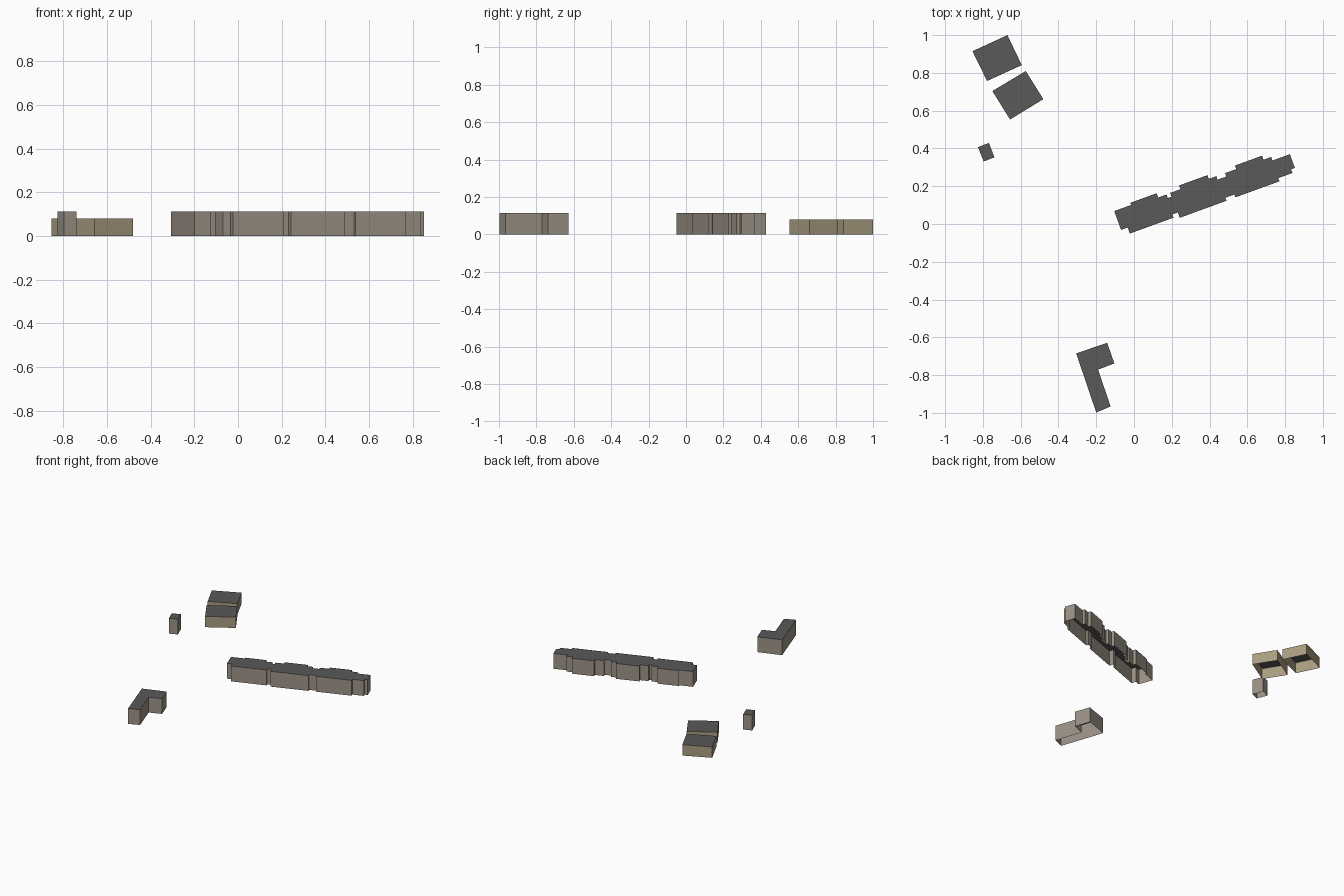
import bpy, bmesh
from math import cos, sin, radians

if "Cube" in bpy.data.objects:
    bpy.data.objects.remove(bpy.data.objects["Cube"])


def material(name, rgb):
    m = bpy.data.materials.new(name)
    m.diffuse_color = (*rgb, 1)
    m.use_nodes = True
    m.node_tree.nodes["Principled BSDF"].inputs["Base Color"].default_value = m.diffuse_color
    return m


ROOF = material("roof_grey", (0.10, 0.10, 0.10))
STONE = material("stone_wall", (0.33, 0.29, 0.24))
TAN = material("tan_wall", (0.40, 0.34, 0.22))


def building(name, outline, height, wall):
    """Flat-roofed block: outline extruded upwards, open underneath."""
    bm = bmesh.new()
    base = [bm.verts.new((x, y, 0)) for x, y in outline]
    top = [bm.verts.new((x, y, height)) for x, y in outline]
    n = len(outline)
    for i in range(n):
        j = (i + 1) % n
        bm.faces.new((base[i], base[j], top[j], top[i]))
    roof = bm.faces.new(top)
    roof.material_index = 1
    roof.normal_update()
    if roof.normal.z < 0:
        bmesh.ops.reverse_faces(bm, faces=bm.faces[:])
    mesh = bpy.data.meshes.new(name)
    bm.to_mesh(mesh)
    bm.free()
    mesh.materials.append(wall)
    mesh.materials.append(ROOF)
    ob = bpy.data.objects.new(name, mesh)
    bpy.context.collection.objects.link(ob)


def stepped(start, steps):
    """Turn (end, offset) steps into a staircase line."""
    pts = []
    for end, v in steps:
        pts += [(start, v), (end, v)]
        start = end
    return pts


TALL, LOW = 0.113, 0.08

# Long terrace: stepped front and back, laid out along its own axis
back = stepped(-0.075, [(0.02, 0.10), (0.168, 0.112), (0.215, 0.088), (0.236, 0.068),
                        (0.294, 0.089), (0.454, 0.11), (0.496, 0.089), (0.545, 0.069),
                        (0.608, 0.088), (0.761, 0.108), (0.804, 0.085), (0.902, 0.065)])
front = stepped(-0.075, [(-0.038, -0.006), (0.208, -0.04), (0.239, -0.022), (0.502, -0.052),
                         (0.553, -0.035), (0.801, -0.051), (0.881, -0.033), (0.902, -0.012)])
c, s = cos(radians(20)), sin(radians(20))
building("long_terrace", [(u * c - v * s, u * s + v * c) for u, v in front + back[::-1]],
         TALL, STONE)

# L-shaped block
building("l_shaped_block", [(-0.306, -0.685), (-0.142, -0.629), (-0.104, -0.738),
                            (-0.19, -0.771), (-0.124, -0.966), (-0.2, -0.998)], TALL, STONE)

# Small hut
building("small_hut", [(-0.826, 0.407), (-0.768, 0.429), (-0.739, 0.353), (-0.796, 0.331)],
         TALL, STONE)

# Two low sheds
building("north_shed", [(-0.855, 0.915), (-0.67, 1.0), (-0.594, 0.841), (-0.778, 0.757)],
         LOW, TAN)
building("south_shed", [(-0.75, 0.704), (-0.573, 0.81), (-0.48, 0.661), (-0.656, 0.553)],
         LOW, TAN)
